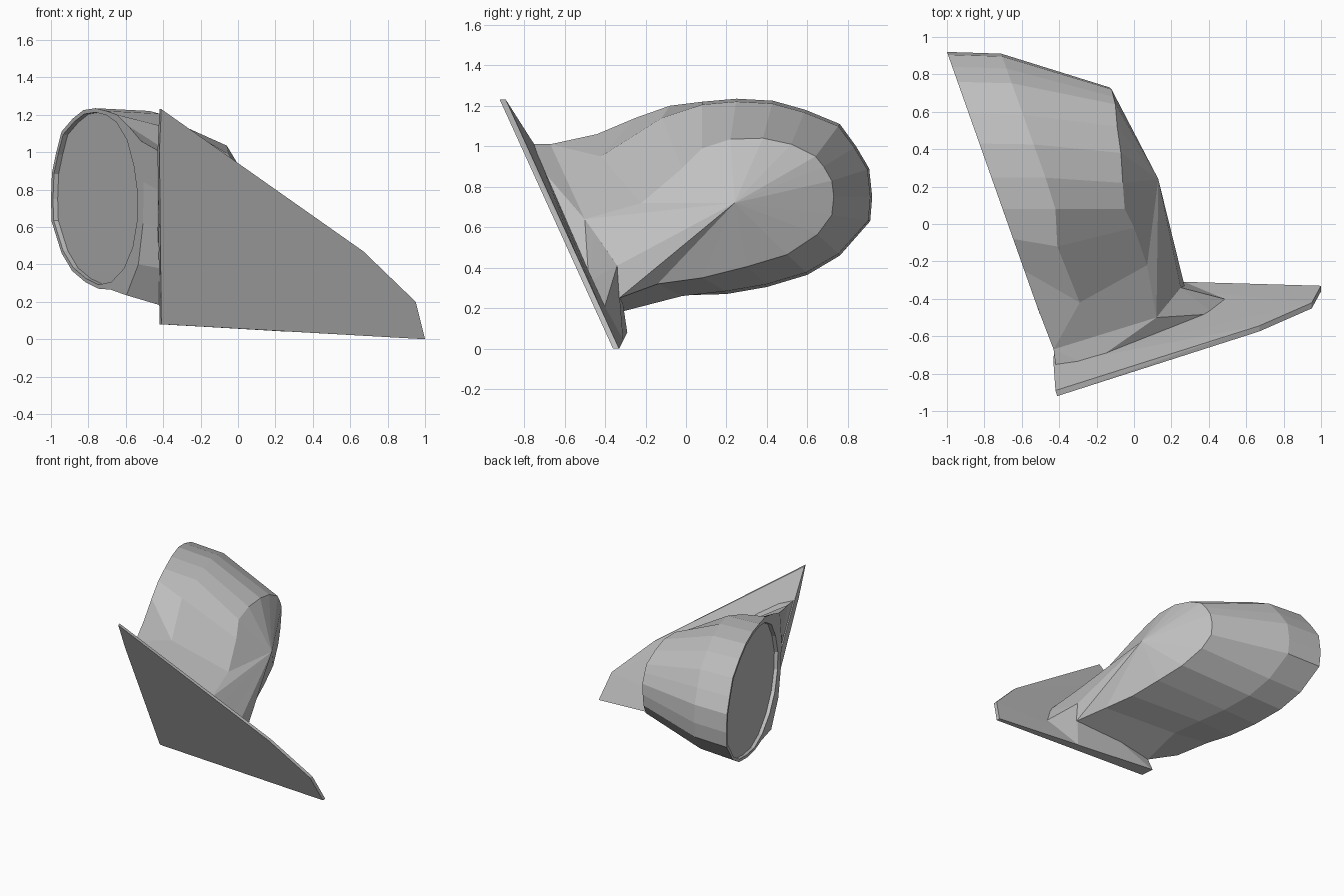
import bpy, bmesh
from mathutils import Vector

cube = bpy.data.objects.get("Cube")
if cube:
    bpy.data.objects.remove(cube, do_unlink=True)

grey = bpy.data.materials.new("plain grey")
grey.use_nodes = True
grey.diffuse_color = (0.53, 0.53, 0.53, 1)
grey.node_tree.nodes["Principled BSDF"].inputs["Base Color"].default_value = (0.53, 0.53, 0.53, 1)


def finish(name, bm):
    bmesh.ops.recalc_face_normals(bm, faces=bm.faces)
    mesh = bpy.data.meshes.new(name)
    bm.to_mesh(mesh)
    bm.free()
    mesh.materials.append(grey)
    obj = bpy.data.objects.new(name, mesh)
    bpy.context.collection.objects.link(obj)
    return obj


def hull(name, points):
    bm = bmesh.new()
    verts = [bm.verts.new(p) for p in points]
    res = bmesh.ops.convex_hull(bm, input=verts)
    junk = set(res["geom_interior"] + res["geom_unused"])
    bmesh.ops.delete(bm, geom=[v for v in junk if isinstance(v, bmesh.types.BMVert)], context="VERTS")
    return finish(name, bm)


def on_opening(y, z):
    return Vector((-1 + (0.92 - y) * 0.354, y, z))


# Oval opening: far tip, over the top, down the neck side, back along the bottom
oval = [on_opening(y, z) for y, z in [
    (.92, .75), (.905, .89), (.84, 1), (.76, 1.11), (.59, 1.18), (.43, 1.225), (.25, 1.235),
    (.08, 1.22), (-.08, 1.18), (-.25, 1.08), (-.36, .93), (-.42, .77), (-.41, .63), (-.34, .48),
    (-.2, .36), (0, .285), (.2, .27), (.4, .305), (.6, .365), (.76, .46), (.91, .63)]]
n = len(oval)

# Glass edge and its shallow recess
center = on_opening(.235, .75)
lip = [center + (p - center) * .955 for p in oval]
recess = [p + Vector((.025, .01, 0)) for p in lip]

# Outer rim follows the oval, but flares into the neck on the plate side
rim = list(oval)
rim[8:16] = [on_opening(y, z) for y, z in [
    (-.08, 1.2), (-.25, 1.14), (-.44, 1.06), (-.48, .84), (-.47, .62), (-.4, .4), (-.22, .235), (.02, .265)]]

# Middle section, ending on the plate
middle = [Vector((min(p.x + .29, -.42), p.y * .99, .75 + (p.z - .75) * .97)) for p in oval]
middle[8:16] = [Vector(p) for p in [
    (-.41, -.12, 1.14), (-.29, -.42, .95), (-.43, -.67, 1.01), (-.43, -.6, .8),
    (-.43, -.51, .6), (-.42, -.42, .38), (-.41, -.33, .18), (-.4, -.02, .26)]]

# Outline of the rounded back cap
cap = [Vector(p) for p in [
    (-.13, .73, .75), (-.12, .72, .83), (-.11, .68, .9), (-.1, .64, .95), (-.09, .52, 1.01),
    (-.07, .38, 1.04), (-.06, .22, 1.035), (-.05, .08, .99), (0, -.02, .89), (.07, -.22, .72),
    (.12, -.5, .64), (.16, -.45, .57), (.21, -.39, .48), (.25, -.34, .41), (.27, -.33, .25),
    (.15, -.14, .32), (.08, .08, .35), (.02, .3, .405), (-.04, .5, .465), (-.1, .65, .565), (-.13, .72, .66)]]

bm = bmesh.new()
loops = [[bm.verts.new(p) for p in loop] for loop in (recess, lip, rim, middle, cap)]
for a, b in zip(loops, loops[1:]):
    for i in range(n):
        j = (i + 1) % n
        if b is loops[-1] and 10 <= i < 14:
            continue  # open where the neck meets the plate
        bm.faces.new((a[i], a[j], b[j], b[i]))
hub = bm.verts.new((.13, .24, .72))
for i in range(n):
    bm.faces.new((loops[-1][i], loops[-1][(i + 1) % n], hub))
finish("mirror_housing", bm)

# Flat glass set into the opening
bm = bmesh.new()
bm.faces.new([bm.verts.new(p) for p in recess])
glass = finish("mirror_glass", bm)
if glass.data.polygons[0].normal.x > 0:
    glass.data.flip_normals()

# Flared root that blends the neck into the plate
flare = [(-.25, -.76, .94), (-.1, -.68, .77), (.43, -.48, .33), (.52, -.41, .18),
         (.27, -.31, .04), (-.42, -.75, 1.01), (-.41, -.29, .08)]
hull("neck_root", middle[10:15] + cap[10:15] + flare)

# Leaning wedge-shaped mounting plate: x, z, thickness
outline = [(-.41, 1.23, .03), (-.42, 1.01, .07), (-.41, .08, .107), (1, 0, .03), (.95, .2, .03), (.67, .47, .03)]
plate = []
for x, z, depth in outline:
    y = -.92 + (1.23 - z) * .455
    plate += [(x, y, z), (x - .01 * (x < 0), y + depth, z)]
hull("mounting_plate", plate)
